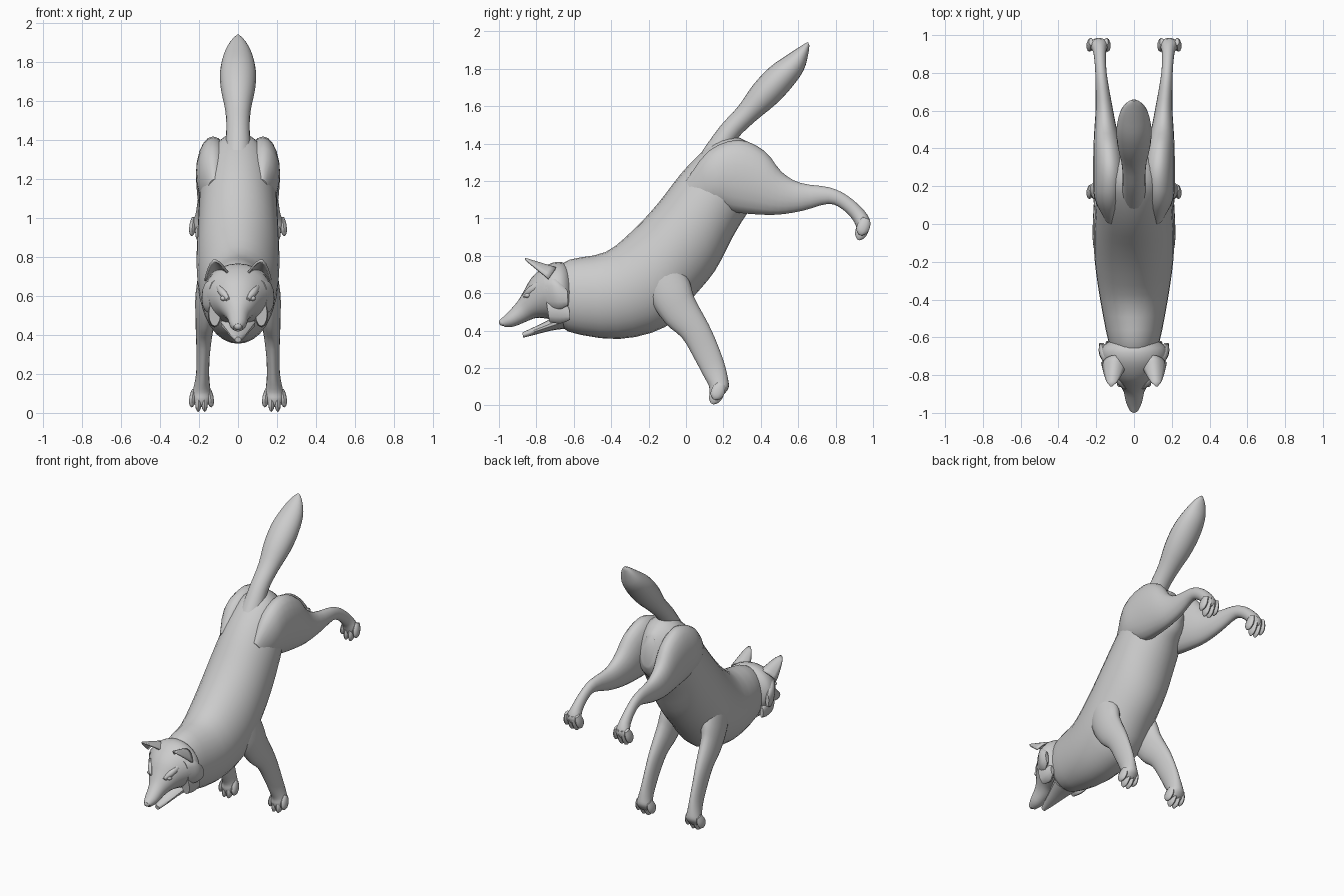
import bpy, bmesh, math
from mathutils import Vector


def finish(name, bm, mirror):
    bmesh.ops.recalc_face_normals(bm, faces=bm.faces)
    me = bpy.data.meshes.new(name)
    bm.to_mesh(me)
    bm.free()
    ob = bpy.data.objects.new(name, me)
    bpy.context.collection.objects.link(ob)
    if mirror:
        m = ob.modifiers.new("mirror", 'MIRROR')
        m.use_mirror_merge = False
    bpy.ops.object.select_all(action='DESELECT')
    ob.select_set(True)
    bpy.context.view_layer.objects.active = ob
    bpy.ops.object.shade_smooth_by_angle(angle=math.radians(40))
    return ob


def spline(a, b, c, d, t):
    return [0.5 * (2 * q + (r - p) * t + (2 * p - 5 * q + 4 * r - s) * t * t
                   + (3 * q - p - 3 * r + s) * t ** 3) for p, q, r, s in zip(a, b, c, d)]


# Loft of ellipses; ring = top y, top z, bottom y, bottom z, half width, centre x
def loft(name, rings, mirror=False, sides=20, steps=3):
    rings = [tuple(r) + (0.0,) * (6 - len(r)) for r in rings]
    fine, n = [], len(rings)
    for i in range(n - 1):
        a, d = rings[max(i - 1, 0)], rings[min(i + 2, n - 1)]
        fine += [spline(a, rings[i], rings[i + 1], d, k / steps) for k in range(steps)]
    fine.append(rings[-1])
    bm = bmesh.new()
    loops = []
    for ty, tz, by, bz, w, x in fine:
        loop = []
        for k in range(sides):
            t = 2 * math.pi * k / sides
            c, s = math.cos(t), math.sin(t)
            loop.append(bm.verts.new((x + w * s, (ty + by) / 2 + (ty - by) / 2 * c,
                                      (tz + bz) / 2 + (tz - bz) / 2 * c)))
        loops.append(loop)
    for p, q in zip(loops, loops[1:]):
        for k in range(sides):
            j = (k + 1) % sides
            bm.faces.new((p[k], p[j], q[j], q[k]))
    bm.faces.new(loops[0])
    bm.faces.new(loops[-1])
    return finish(name, bm, mirror)


def toes(name, start, end, xs, radius):
    a, b = Vector(start), Vector(end)
    d = (b - a).normalized()
    p = Vector((d.y, -d.x)) * radius
    for i, x in enumerate(xs):
        back = (a - b) * (-0.22 if i in (0, 3) else 0) * -1
        rings = []
        for t, r in ((0, .6), (.3, .95), (.6, 1), (.85, .75), (1, .2)):
            c = a.lerp(b, t) + back * t
            rings.append((c.x + p.x * r, c.y + p.y * r, c.x - p.x * r, c.y - p.y * r,
                          .0175 * r, x + (x - .187) * .25 * t))
        loft(f"{name}_{i + 1}", rings, True, 10, 2)


def ball(name, loc, size, mirror=False):
    bm = bmesh.new()
    bmesh.ops.create_uvsphere(bm, u_segments=12, v_segments=8, radius=1)
    for v in bm.verts:
        v.co = Vector(loc) + Vector([p * q for p, q in zip(v.co, size)])
    return finish(name, bm, mirror)


# Torso and neck
loft("body", [
    (-.72, .72, -.67, .46, .10), (-.62, .78, -.63, .395, .135), (-.43, .82, -.36, .355, .18),
    (-.28, .94, -.11, .42, .208), (-.15, 1.08, .03, .57, .212), (-.03, 1.235, .155, .72, .205),
    (.08, 1.35, .25, .90, .195), (.19, 1.43, .33, 1.03, .17), (.29, 1.43, .40, 1.10, .12),
    (.38, 1.37, .43, 1.17, .05)], sides=28)

# Tail
loft("tail", [
    (.08, 1.35, .22, 1.31, .07), (.18, 1.49, .27, 1.42, .06), (.28, 1.60, .365, 1.515, .066),
    (.36, 1.715, .48, 1.61, .088), (.45, 1.81, .565, 1.70, .092), (.55, 1.88, .628, 1.79, .074),
    (.62, 1.925, .652, 1.87, .042), (.652, 1.943, .66, 1.925, .01)])

# Hind legs
loft("hind_leg", [
    (.0, 1.20, .09, 1.03, .04, .12), (.12, 1.36, .155, 1.065, .08, .13),
    (.28, 1.42, .25, 1.035, .088, .128), (.42, 1.36, .37, 1.022, .077, .138),
    (.51, 1.25, .49, 1.02, .060, .15), (.61, 1.19, .62, 1.04, .045, .158),
    (.77, 1.165, .76, 1.078, .032, .172), (.865, 1.12, .835, 1.05, .030, .178),
    (.95, 1.045, .89, .995, .036, .182), (.985, .985, .91, .955, .05, .186),
    (.975, .945, .92, .93, .04, .187)], True)
toes("hind_toe", (.965, 1.0), (.922, .885), (.147, .174, .201, .228), .034)

# Front legs
loft("front_leg", [
    (-.24, .76, -.06, .84, .05, .14), (-.2, .58, .02, .66, .062, .155),
    (-.11, .44, .045, .575, .054, .165), (-.02, .36, .12, .435, .042, .174),
    (.045, .25, .165, .335, .034, .179), (.09, .165, .205, .225, .034, .182),
    (.122, .105, .225, .14, .044, .186), (.125, .07, .228, .095, .052, .187),
    (.135, .04, .20, .055, .04, .187)], True)
toes("front_toe", (.19, .115), (.14, .008), (.147, .174, .201, .228), .036)

# Skull and muzzle
loft("head", [
    (-.61, .72, -.60, .48, .10), (-.66, .765, -.635, .46, .165), (-.735, .755, -.685, .455, .172),
    (-.82, .69, -.75, .465, .125), (-.868, .61, -.80, .468, .088), (-.905, .55, -.85, .45, .058),
    (-.96, .49, -.92, .422, .043), (-.995, .458, -.97, .418, .024)], sides=24)
loft("lower_jaw", [
    (-.67, .50, -.65, .41, .09), (-.74, .455, -.72, .40, .065),
    (-.81, .42, -.80, .38, .042), (-.875, .39, -.87, .362, .016)], sides=14)
ball("nose", (0, -.98, .445), (.022, .02, .02))
ball("eye", (.074, -.848, .588), (.017, .016, .013), True)
loft("brow", [(-.80, .66, -.78, .62, .012, .10), (-.845, .63, -.83, .595, .02, .075),
              (-.875, .59, -.86, .565, .01, .05)], True, 10)

# Cheek fur tufts
for i, (y, z, r) in enumerate(((-.65, .60, .08), (-.64, .51, .065))):
    loft(f"cheek_tuft_{i + 1}", [
        (y - .11, z + r, y - .09, z - r, .03, .12), (y - .05, z + r, y - .03, z - r * 1.1, .035, .15 - i * .03),
        (y + .015, z + r * .2, y + .02, z - r * .8, .012, .172 - i * .035)], True, 12)

# Cupped ears
bm = bmesh.new()
base, tip, rear = Vector((.102, -.735, .685)), Vector((.12, -.86, .783)), Vector((0, .62, .78))
rows = []
for i in range(7):
    s = i / 6
    w = .064 * (1 - s) ** .65 + .003
    row = []
    for k in range(9):
        u = k / 4 - 1
        row.append(bm.verts.new(base.lerp(tip, s) + Vector((u * w, 0, -.12 * u * w))
                                + rear * (1 - u * u) * (.062 * (1 - s))))
    rows.append(row)
for p, q in zip(rows, rows[1:]):
    for k in range(8):
        bm.faces.new((p[k], p[k + 1], q[k + 1], q[k]))
ear = finish("ear", bm, True)
sol = ear.modifiers.new("thickness", 'SOLIDIFY')
sol.thickness = .012
sol.offset = 0
